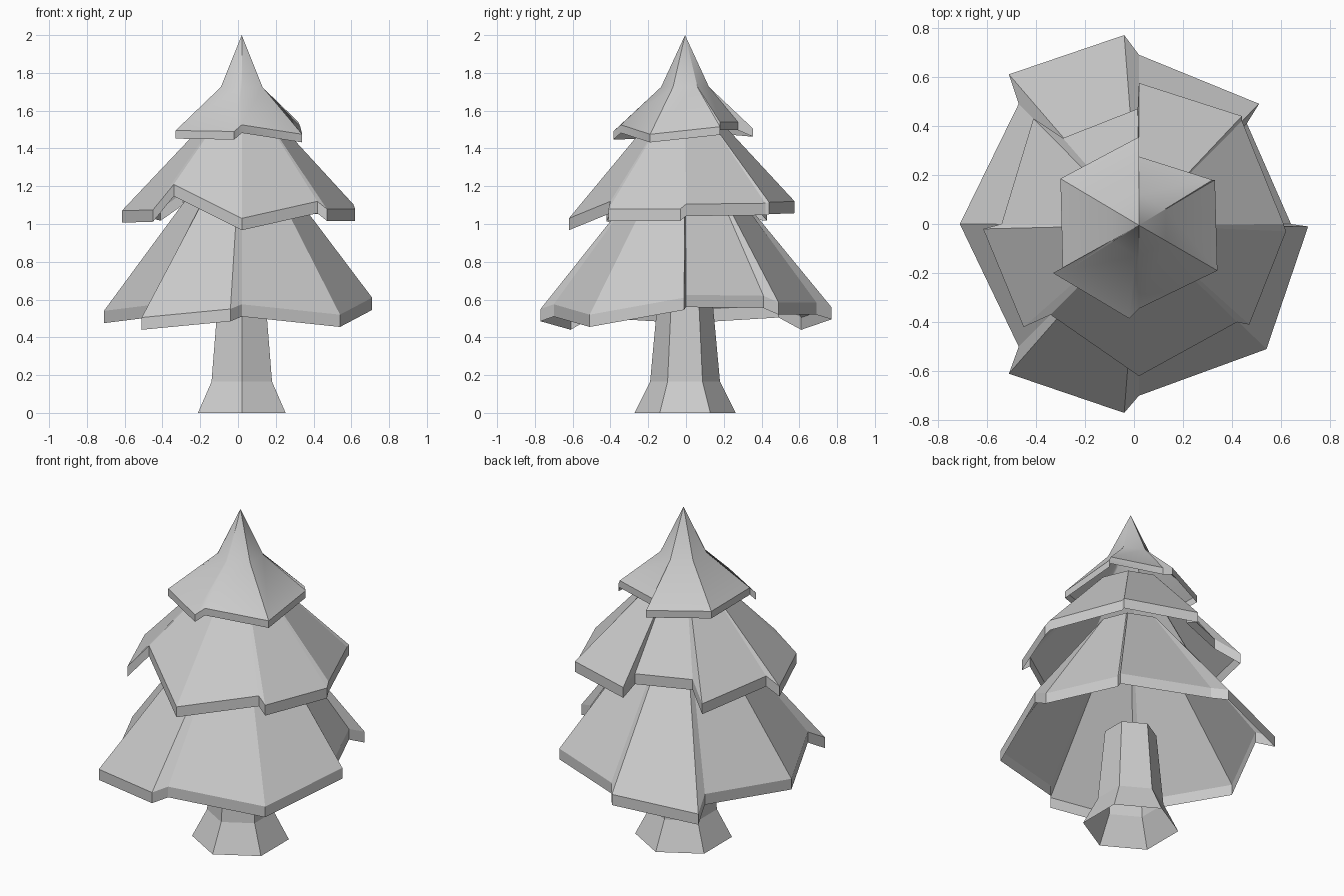
import bpy, bmesh
from math import sin, cos, pi, hypot, radians

if "Cube" in bpy.data.objects:
    bpy.data.objects.remove(bpy.data.objects["Cube"])

CX, CY = 0.02, -0.005      # trunk axis


def finish(bm, name):
    bmesh.ops.remove_doubles(bm, verts=bm.verts, dist=0.0005)
    bmesh.ops.recalc_face_normals(bm, faces=bm.faces)
    mesh = bpy.data.meshes.new(name)
    bm.to_mesh(mesh)
    bm.free()
    ob = bpy.data.objects.new(name, mesh)
    bpy.context.collection.objects.link(ob)
    return ob


def bridge(bm, a, b):
    n = len(a)
    for i in range(n):
        j = (i + 1) % n
        bm.faces.new((a[i], a[j], b[j], b[i]))


def ring_above(rim, r, z):
    """Ring of radius r lying on the same bearings as the rim points."""
    out = []
    for x, y, _ in rim:
        d = hypot(x - CX, y - CY)
        out.append((CX + (x - CX) * r / d, CY + (y - CY) * r / d, z))
    return out


def tier(name, rim, r, z, lip, tip=None):
    """Hollow skirt from an uneven rim to a small ring (or a tip), with a hanging lip."""
    bm = bmesh.new()
    edge = [bm.verts.new((x, y, h - lip)) for x, y, h in rim]
    lo = [bm.verts.new(p) for p in rim]
    hi = [bm.verts.new(p) for p in ring_above(rim, r, z)]
    bridge(bm, edge, lo)
    bridge(bm, lo, hi)
    if tip:
        t = bm.verts.new((CX, CY, tip))
        for i in range(len(hi)):
            bm.faces.new((hi[i], hi[(i + 1) % len(hi)], t))
    return finish(bm, name)


# Flared six-sided trunk, open at the ends
bm = bmesh.new()
rings = []
for r, z in ((0.268, 0), (0.185, 0.165), (0.145, 0.6)):
    rings.append([bm.verts.new((CX + r * cos(pi / 2 + k * pi / 3),
                                CY + r * sin(pi / 2 + k * pi / 3), z)) for k in range(6)])
bridge(bm, rings[0], rings[1])
bridge(bm, rings[1], rings[2])
finish(bm, "trunk")

# Bottom branch layer
tier("lower_branches", [
    (-0.51, -0.61, 0.505), (-0.04, -0.77, 0.55), (0.02, -0.70, 0.575),
    (0.54, -0.51, 0.52), (0.71, -0.01, 0.61), (0.64, 0.0, 0.625),
    (0.46, 0.41, 0.62), (0.51, 0.49, 0.585), (0.02, 0.69, 0.585),
    (-0.04, 0.77, 0.56), (-0.51, 0.61, 0.505), (-0.47, 0.49, 0.57),
    (-0.71, 0.0, 0.54), (-0.47, -0.50, 0.57)], 0.2, 1.26, 0.065)

# Middle branch layer
tier("middle_branches", [
    (-0.34, -0.37, 1.21), (0.02, -0.62, 1.03), (0.42, -0.40, 1.12),
    (0.47, -0.41, 1.08), (0.62, -0.03, 1.08), (0.61, 0.0, 1.105),
    (0.44, 0.42, 1.11), (0.44, 0.44, 1.115), (0.02, 0.575, 1.12),
    (0.015, 0.47, 1.165), (-0.29, 0.35, 1.165), (-0.41, 0.43, 1.08),
    (-0.54, 0.0, 1.12), (-0.615, -0.02, 1.07), (-0.45, -0.42, 1.075)], 0.2, 1.53, 0.063)

# Pointed top layer, softened where the slope steepens
top = tier("top_branches", [
    (-0.33, -0.20, 1.495), (-0.02, -0.385, 1.49), (0.02, -0.345, 1.525),
    (0.34, -0.19, 1.475), (0.33, 0.18, 1.515), (0.32, 0.18, 1.54),
    (0.02, 0.275, 1.54), (0.02, 0.355, 1.505), (-0.30, 0.185, 1.52),
    (-0.29, -0.20, 1.515)], 0.127, 1.725, 0.043, tip=2.0)
bpy.context.view_layer.objects.active = top
top.select_set(True)
bpy.ops.object.shade_smooth_by_angle(angle=radians(30))
